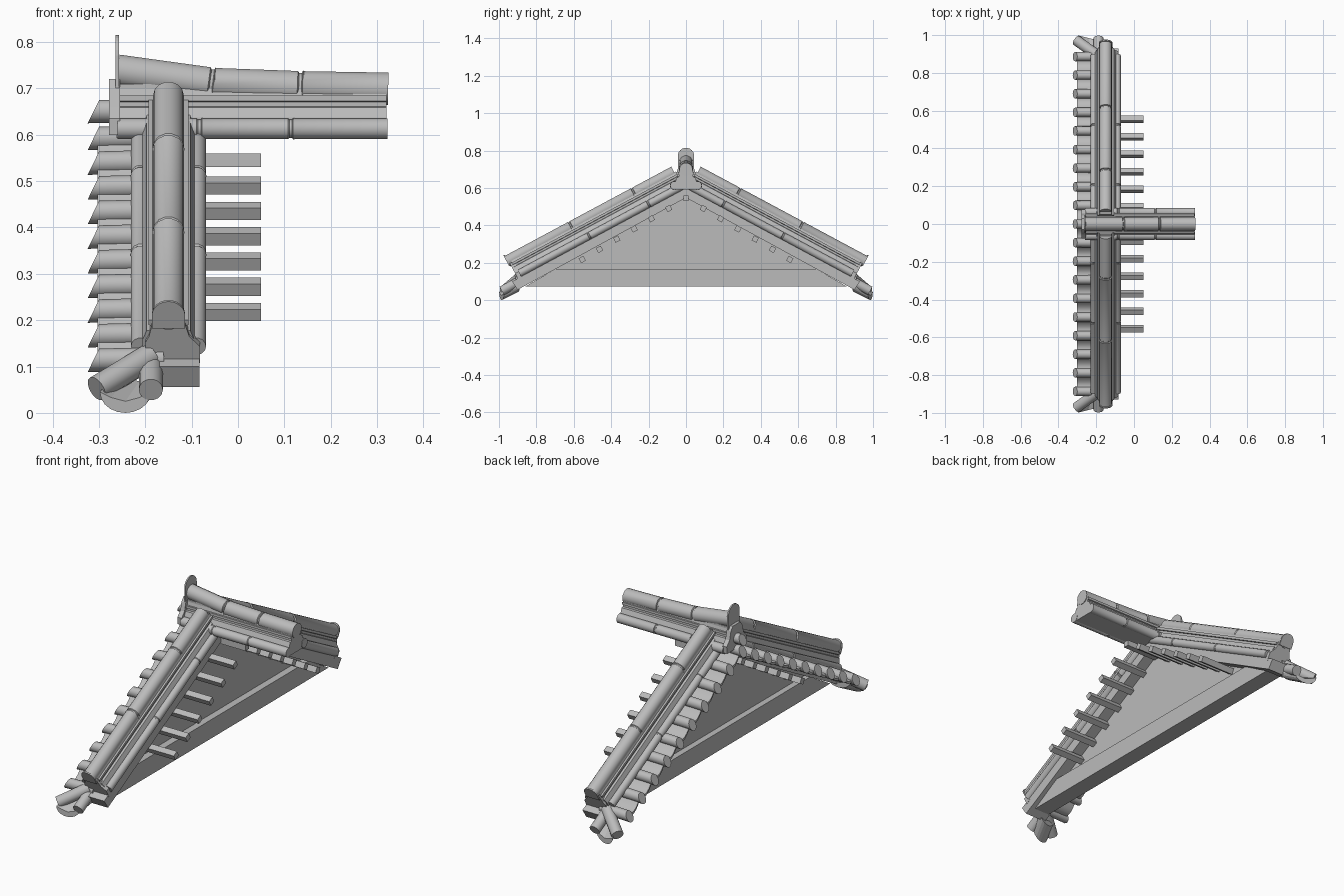
import bpy, bmesh, math
from mathutils import Vector

if "Cube" in bpy.data.objects:
    bpy.data.objects.remove(bpy.data.objects["Cube"])

SLOPE = math.atan(0.536)
CX = -0.15                      # centre line of the rake ridges
TOP = 0.757                     # height where both rake crests would meet

mat = bpy.data.materials.new("roof grey")
mat.diffuse_color = (0.5, 0.5, 0.5, 1)
mat.use_nodes = True
mat.node_tree.nodes["Principled BSDF"].inputs["Base Color"].default_value = mat.diffuse_color


def finish(bm, name, smooth=True):
    bmesh.ops.recalc_face_normals(bm, faces=bm.faces)
    me = bpy.data.meshes.new(name)
    bm.to_mesh(me)
    bm.free()
    me.materials.append(mat)
    ob = bpy.data.objects.new(name, me)
    bpy.context.collection.objects.link(ob)
    if smooth:
        bpy.ops.object.select_all(action='DESELECT')
        ob.select_set(True)
        bpy.context.view_layer.objects.active = ob
        bpy.ops.object.shade_smooth_by_angle(angle=math.radians(35))
    return ob


def loft(name, rings, smooth=True):
    """Skin a list of equal point rings and cap both ends."""
    bm = bmesh.new()
    vs = [[bm.verts.new(p) for p in ring] for ring in rings]
    n = len(vs[0])
    for a, b in zip(vs, vs[1:]):
        for i in range(n):
            bm.faces.new((a[i], a[(i + 1) % n], b[(i + 1) % n], b[i]))
    bm.faces.new(vs[0])
    bm.faces.new(vs[-1])
    return finish(bm, name, smooth)


def prism_x(name, yz, x0, x1, smooth=False):
    return loft(name, [[(x, y, z) for y, z in yz] for x in (x0, x1)], smooth)


def roll(name, pts, r, sides=14, skew=0.0):
    """Round tile run with a grooved collar at every inner point."""
    pts = [Vector(p) for p in pts]
    rings = []

    def ring(c, d, rad, sk=0.0):
        side = d.cross(Vector((0, 0, 1))).normalized()
        up = side.cross(d)
        out = []
        for k in range(sides):
            t = 2 * math.pi * k / sides
            out.append(c + side * rad * math.cos(t) + up * rad * math.sin(t)
                       - d * sk * math.sin(t))
        rings.append(out)

    for i, (a, b) in enumerate(zip(pts, pts[1:])):
        d = (b - a).normalized()
        last = i == len(pts) - 2
        ring(a, d, r)
        ring(b - d * (0 if last else 0.014), d, r, skew if last else 0)
        if not last:
            ring(b - d * 0.011, d, r * 0.88)
            ring(b - d * 0.005, d, r * 0.88)
            ring(b - d * 0.003, d, r * 1.05)
    return loft(name, rings)


# ridge wall section: half width, height below the crest
half = [(0.030, -0.035), (0.034, -0.050), (0.043, -0.050), (0.043, -0.062),
        (0.037, -0.064), (0.037, -0.074), (0.047, -0.076), (0.056, -0.098),
        (0.056, -0.142)]
section = half + [(-u, v) for u, v in reversed(half)]


def arch(w, bottom, top, n=12):
    """Round-topped plate outline."""
    c = top - w
    return [(-w, bottom)] + [(-w * math.cos(math.pi * k / n), c + w * math.sin(math.pi * k / n))
                             for k in range(n + 1)] + [(w, bottom)]


# main ridge along x
prism_x("ridge_wall", [(u, 0.735 + v) for u, v in section], -0.262, 0.32)
roll("ridge_top_tiles", [(-0.26, 0, 0.738), (-0.05, 0, 0.709), (0.142, 0, 0.702),
                         (0.324, 0, 0.699)], 0.036)
prism_x("ridge_top_filler", [(-0.03, 0.68), (0.03, 0.68), (0.03, 0.71), (-0.03, 0.71)], -0.26, -0.08)
for s in (-1, 1):
    roll("ridge_side_tiles", [(-0.26, s * 0.062, 0.613), (-0.075, s * 0.062, 0.613),
                              (0.122, s * 0.062, 0.613), (0.322, s * 0.062, 0.613)], 0.023)
prism_x("ridge_end_plate", arch(0.044, 0.695, 0.815), -0.264, -0.257)
prism_x("ridge_end_block", [(-0.075, 0.60), (-0.078, 0.635), (-0.055, 0.66), (-0.045, 0.70),
                            (-0.03, 0.72), (0.03, 0.72), (0.045, 0.70), (0.055, 0.66),
                            (0.078, 0.635), (0.075, 0.60)], -0.278, -0.255)


def rake(side, x, s, n):
    """Point on a sloping rake: s runs down the slope, n is square to it."""
    y = s * math.cos(SLOPE) + n * math.sin(SLOPE)
    return Vector((x, side * y, TOP - s * math.sin(SLOPE) + n * math.cos(SLOPE)))


for side in (-1, 1):
    # sloping ridge wall with its round tiles
    loft("rake_wall", [[rake(side, CX + u, s, v) for u, v in section] for s in (0.08, 1.085)], False)
    roll("rake_top_tiles", [rake(side, CX, s, -0.033) for s in (0.09, 0.34, 0.72, 1.1)], 0.033)
    for u in (-0.06, 0.06):
        roll("rake_side_tiles", [rake(side, CX + u, s, -0.12) for s in (0.08, 0.30, 0.66, 1.075)], 0.021)
    loft("rake_end_plate", [[rake(side, CX + u, s, v) for u, v in arch(0.036, -0.06, 0.006)]
                            for s in (1.098, 1.105)], False)
    # flared block closing the lower end
    loft("rake_end_block", [[rake(side, CX + u, s, v) for u, v in
                             ((-0.034, -0.05), (0.034, -0.05), (0.045, -0.085), (0.068, -0.11),
                              (0.068, -0.15), (-0.05, -0.15), (-0.05, -0.10), (-0.042, -0.085))]
                            for s in (1.07, 1.095)], False)

    # corner tiles fanning out at the eave
    roll("corner_tile_straight", [(-0.188, side * 0.86, 0.118), (-0.188, side * 0.985, 0.05)], 0.026)
    roll("corner_tile_diagonal", [(-0.19, side * 0.89, 0.122), (-0.305, side * 0.972, 0.052)], 0.028)
    # hanging curved pan between the corner tiles
    drop = [(0.055 * math.cos(t), 0.045 * math.sin(t)) for t in
            [math.pi + math.pi * k / 10 for k in range(11)]]
    drop += [(0.03, -0.012), (0, -0.02), (-0.03, -0.012)]
    loft("corner_pan", [[(-0.243 + u + dx, side * (y - 0.25 * u), z + v) for u, v in drop]
                        for y, z, dx in ((0.90, 0.088, 0.03), (0.985, 0.045, 0))], False)

# sloping roof board under the rakes
prism_x("roof_board", [(-0.9, 0.056), (-0.93, 0.10), (0, 0.6), (0.93, 0.10), (0.9, 0.056), (0, 0.548)],
        -0.2, -0.083)

# verge tiles pointing outwards, with curved pans between
STEP = 0.0985


def verge_z(y):
    return 0.592 - 0.54 * abs(y)


for i in range(-9, 10):
    y = i * STEP
    roll("verge_tile", [(-0.16, y, verge_z(y) + 0.004), (-0.312, y, verge_z(y))], 0.025, 12, 0.013)
    if i < 9:
        ym = y + STEP / 2
        tilt = -math.copysign(0.54, ym)
        arc = [(k / 6 - 0.5, -0.03 * math.cos(math.pi * (k / 6 - 0.5))) for k in range(7)]
        outline = [(ym + t * STEP, verge_z(ym) + tilt * t * STEP + v) for t, v in arc]
        outline += [(a, b + 0.012) for a, b in reversed(outline)]
        prism_x("verge_pan", outline, -0.303, -0.19, True)
roll("verge_crown_tile", [(-0.18, 0, 0.652), (-0.312, 0, 0.65)], 0.025, 12, 0.013)

# rafters
for i in range(-6, 7):
    y, z = i * 0.0925, 0.545 - 0.59 * abs(i) * 0.0925
    a = -math.copysign(SLOPE, i) if i else 0
    h = 0.0145
    sq = [(y + u * math.cos(a) - v * math.sin(a), z + u * math.sin(a) + v * math.cos(a))
          for u, v in ((-h, -h), (h, -h), (h, h), (-h, h))]
    prism_x("rafter", sq, -0.25, 0.05)

# gable panel and tie beam
prism_x("gable_panel", [(-0.74, 0.15), (0.74, 0.15), (0, 0.57)], -0.16, -0.14)
prism_x("tie_beam", [(-0.86, 0.073), (0.86, 0.073), (0.70, 0.166), (-0.70, 0.166)], -0.19, -0.105)
